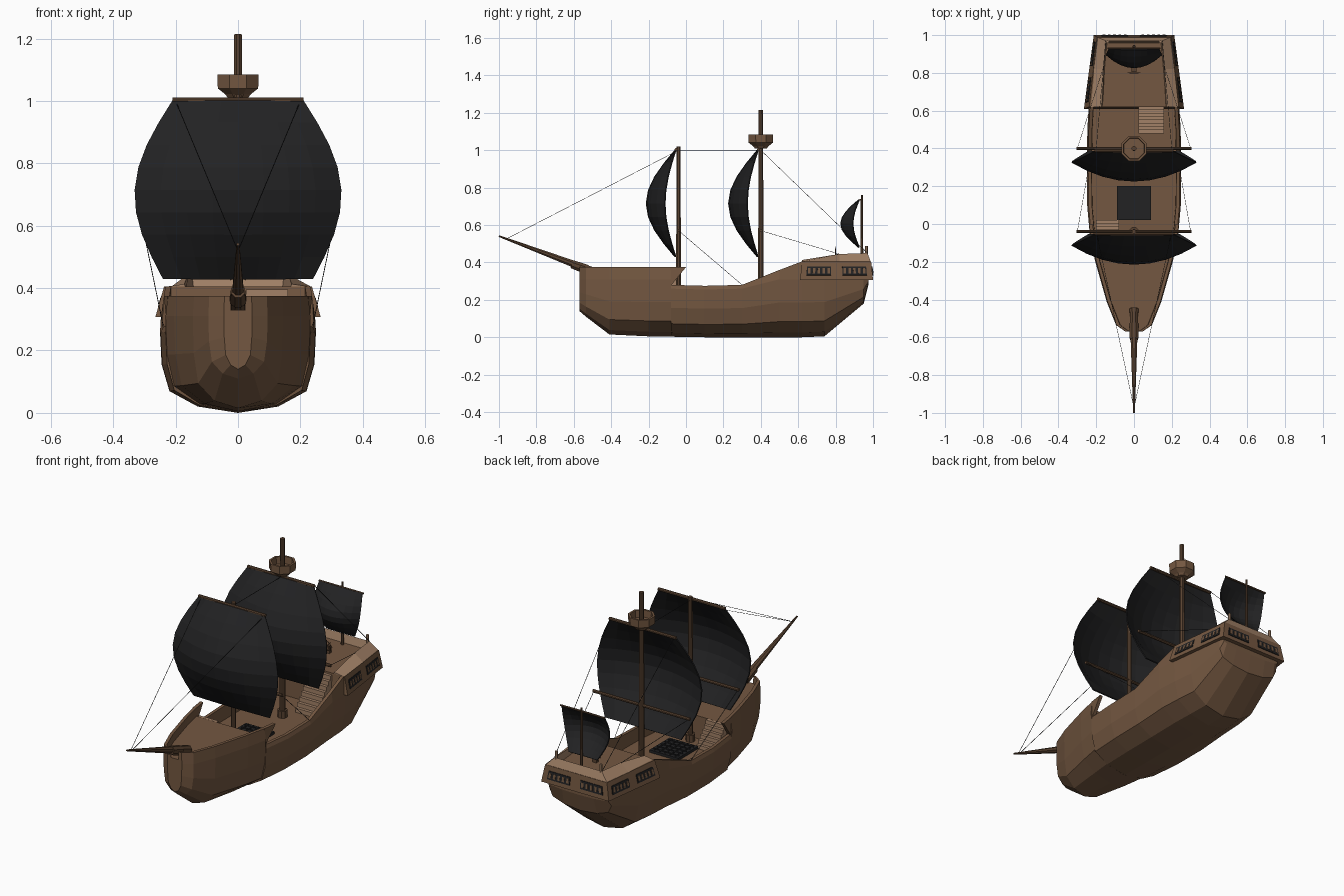
import bpy, bmesh, math
from mathutils import Vector

if "Cube" in bpy.data.objects:
    bpy.data.objects.remove(bpy.data.objects["Cube"])


def material(name, rgb):
    m = bpy.data.materials.new(name)
    m.diffuse_color = (*rgb, 1)
    m.use_nodes = True
    m.node_tree.nodes["Principled BSDF"].inputs["Base Color"].default_value = m.diffuse_color
    return m


WOOD = material("hull brown", (0.175, 0.097, 0.053))
LIGHT = material("light wood", (0.36, 0.22, 0.135))
SPAR = material("dark spar brown", (0.10, 0.055, 0.03))
BLACK = material("sail black", (0.016, 0.016, 0.017))


def mesh(name, verts, faces, mat, fix=True):
    me = bpy.data.meshes.new(name)
    me.from_pydata([tuple(v) for v in verts], [], faces)
    if fix:
        bm = bmesh.new()
        bm.from_mesh(me)
        bmesh.ops.recalc_face_normals(bm, faces=bm.faces)
        bm.to_mesh(me)
        bm.free()
    me.materials.append(mat)
    ob = bpy.data.objects.new(name, me)
    bpy.context.collection.objects.link(ob)
    return ob


def loft(name, rings, mat, closed=True, caps=True):
    n = len(rings[0])
    verts = [v for r in rings for v in r]
    faces = []
    for i in range(len(rings) - 1):
        for j in range(n if closed else n - 1):
            k = (j + 1) % n
            faces.append((i * n + j, i * n + k, (i + 1) * n + k, (i + 1) * n + j))
    if caps:
        faces += [tuple(range(n)), tuple(range(len(verts) - n, len(verts)))]
    return mesh(name, verts, faces, mat)


def rod(name, a, b, r1, r2, mat, n=8):
    a, b = Vector(a), Vector(b)
    q = (b - a).to_track_quat('Z', 'Y')
    ring = lambda c, r: [c + q @ Vector((r * math.cos(2 * math.pi * (i + .5) / n),
                                         r * math.sin(2 * math.pi * (i + .5) / n), 0)) for i in range(n)]
    return loft(name, [ring(a, r1), ring(b, r2)], mat)


def box(name, x0, x1, y0, y1, z0, z1, mat):
    ring = lambda z: [(x0, y0, z), (x1, y0, z), (x1, y1, z), (x0, y1, z)]
    return loft(name, [ring(z0), ring(z1)], mat)


# Hull: y, half width, keel height, rail height, deck height
STATIONS = [(-.57, .045, .14, .375, .33), (-.535, .095, .11, .375, .33),
            (-.41, .145, .015, .375, .33), (-.2, .205, .005, .375, .33),
            (-.081, .232, .003, .375, .33), (-.08, .232, .003, .28, .2),
            (.1, .248, 0, .275, .2), (.3, .25, 0, .28, .2), (.5, .247, 0, .36, .2),
            (.619, .24, 0, .405, .2), (.62, .24, 0, .405, .395),
            (.74, .225, .005, .405, .395), (.95, .2, .18, .405, .395),
            (.975, .19, .28, .405, .395)]
SECTION = [(.52, .08), (.88, .27), (.98, .6), (1, 1)]
rings = []
for y, w, zk, zt, zd in STATIONS:
    shoulder = min(.31, zt - .02)
    half = [(w * a, zk + f * (shoulder - zk)) for a, f in SECTION]
    half += [(w * .97, zt), (w * .97 - .018, zt), (w * .97 - .02, zd)]
    rings.append([(0, y, zk)] + [(x, y, z) for x, z in half] + [(0, y, zd)]
                 + [(-x, y, z) for x, z in reversed(half)])
loft("hull", rings, WOOD)

# Slanted ends of the bow rails
for s in (-1, 1):
    tri = [(-.085, .375), (0, .375), (-.085, .27)]
    loft("bow_rail_end", [[(s * (x + (.012 if y == 0 else 0)), y, z) for y, z in tri]
                          for x in (.207, .226)], WOOD)

# Stern gallery with a flared lower edge
G = [[(-.265, .61, .307), (.265, .61, .307), (.213, 1, .307), (-.213, 1, .307)],
     [(-.237, .62, .405), (.237, .62, .405), (.195, .99, .405), (-.195, .99, .405)]]
loft("stern_gallery", G, WOOD)

# Raised coaming round the quarterdeck
path = [((.235, .62, .404), (.172, .62, .413), (.165, .62, .395)),
        ((.215, .82, .404), (.16, .82, .445), (.155, .82, .395)),
        ((.193, .988, .404), (.148, .97, .45), (.142, .955, .395))]
path += [tuple((-x, y, z) for x, y, z in p) for p in reversed(path)]
loft("quarterdeck_coaming", path, LIGHT)


# Windows set on the gallery faces
def plate(name, quad, u0, u1, v0, v1, off, mat):
    a, b, c, d = [Vector(p) for p in quad]
    nrm = (b - a).cross(d - a).normalized() * off
    pt = lambda u, v: a.lerp(b, u).lerp(d.lerp(c, u), v)
    flat = [pt(u0, v0), pt(u1, v0), pt(u1, v1), pt(u0, v1)]
    loft(name, [flat, [p + nrm for p in flat]], mat)


for i in (1, 2, 3):
    j = (i + 1) % 4
    quad = [G[0][i], G[0][j], G[1][j], G[1][i]]
    for u0, u1 in ((.08, .42), (.58, .92)):
        plate("window_frame", quad, u0, u1, .24, .72, .004, BLACK)
        step = (u1 - u0) / 5
        for k in range(5):
            plate("window_pane", quad, u0 + step * (k + .25), u0 + step * (k + .75), .34, .62, .006, WOOD)


# Stairs
def stairs(name, x0, x1, y_low, y_high, z0, z1, n):
    for k in range(n):
        ya = y_low + (y_high - y_low) * k / n
        box(name, x0, x1, min(ya, y_high), max(ya, y_high), z0, z0 + (z1 - z0) * (k + 1) / n, LIGHT)


stairs("quarterdeck_stairs", .025, .16, .48, .62, .2, .395, 8)
stairs("forecastle_stairs", -.2, -.08, .02, -.08, .2, .33, 6)

# Cargo hatch with a grating
box("hatch", -.09, .09, .02, .2, .19, .215, BLACK)
for k in range(-2, 3):
    box("hatch_bar", k * .033 - .003, k * .033 + .003, .03, .19, .21, .219, BLACK)
    box("hatch_cross_bar", -.08, .08, .107 + k * .033, .113 + k * .033, .21, .219, BLACK)

# Masts, crow's nest, bowsprit
rod("fore_mast", (0, -.04, .19), (0, -.04, 1.02), .014, .012, SPAR)
rod("main_mast", (0, .4, .19), (0, .4, 1.215), .016, .013, SPAR)
rod("mizzen_mast", (0, .94, .39), (0, .94, .76), .009, .006, SPAR)
for y, r in ((-.04, .025), (.4, .027)):
    rod("mast_collar", (0, y, .19), (0, y, .24), r, r, SPAR)
nest = [(.035, 1.01), (.045, 1.022), (.07, 1.04), (.072, 1.085), (.06, 1.085), (.058, 1.045)]
loft("crows_nest", [[(r * math.cos(math.pi * (i + .5) / 4), .4 + r * math.sin(math.pi * (i + .5) / 4), z)
                     for i in range(8)] for r, z in nest], WOOD)
rod("bowsprit", (0, -.45, .335), (0, -1, .541), .025, .005, SPAR)
rod("bowsprit_collar", (0, -.53, .362), (0, -.61, .391), .028, .024, SPAR)


# Billowing sails
def sail(name, y0, z0, z1, foot, head, bulge, edge, belly, n=8):
    rows = []
    for i in range(n + 1):
        t = i / n
        b = math.sin(math.pi * t)
        w = foot + (head - foot) * t + bulge * b
        rows.append([(w * u, y0 - .012 - (b * .96 + .04) * (edge + belly * (1 - u * u)), z0 + (z1 - z0) * t)
                     for u in [2 * j / n - 1 for j in range(n + 1)]])
    ob = loft(name, rows, BLACK, closed=False, caps=False)
    mod = ob.modifiers.new("thickness", 'SOLIDIFY')
    mod.thickness = .006
    mod.offset = 0


sail("fore_sail", -.04, .43, 1.0, .24, .21, .105, .06, .1)
sail("main_sail", .4, .43, 1.0, .24, .21, .105, .06, .1)
sail("mizzen_sail", .94, .48, .735, .09, .135, .03, .035, .065)

# Yards and rigging
for y, label in ((-.04, "fore"), (.4, "main")):
    rod(label + "_top_yard", (-.21, y - .012, 1.003), (.21, y - .012, 1.003), .009, .009, SPAR)
    rod(label + "_mid_yard", (-.305, y, .57), (.305, y, .57), .009, .009, SPAR)
rod("mizzen_yard", (-.14, .93, .735), (.14, .93, .735), .005, .005, SPAR)
for s in (-1, 1):
    for a, b in (((.2, -.04, 1), (.003, -.96, .526)), ((.2, .4, 1), (.15, .97, .45)),
                 ((.3, -.04, .57), (.24, .3, .28)), ((.3, .4, .57), (.165, .82, .445))):
        rod("rope", (s * a[0], *a[1:]), (s * b[0], *b[1:]), .0014, .0014, BLACK, 4)
rod("top_stay", (0, -.04, 1), (0, .4, 1), .0014, .0014, BLACK, 4)

# Steering wheel and stern posts
box("helm_stand", -.012, .012, .805, .825, .39, .445, SPAR)
bpy.ops.mesh.primitive_torus_add(major_radius=.024, minor_radius=.003, major_segments=12, minor_segments=4,
                                 location=(0, .8, .45), rotation=(math.pi / 2, 0, 0))
wheel = bpy.context.object
wheel.name = "helm_wheel"
wheel.data.materials.append(SPAR)
for k in range(4):
    dx, dz = .034 * math.cos(k * math.pi / 4), .034 * math.sin(k * math.pi / 4)
    rod("helm_spoke", (-dx, .8, .45 - dz), (dx, .8, .45 + dz), .002, .002, SPAR, 4)
for s in (-1, 1):
    rod("stern_post", (s * .14, .965, .44), (s * .14, .965, .487), .008, .008, LIGHT, 6)
